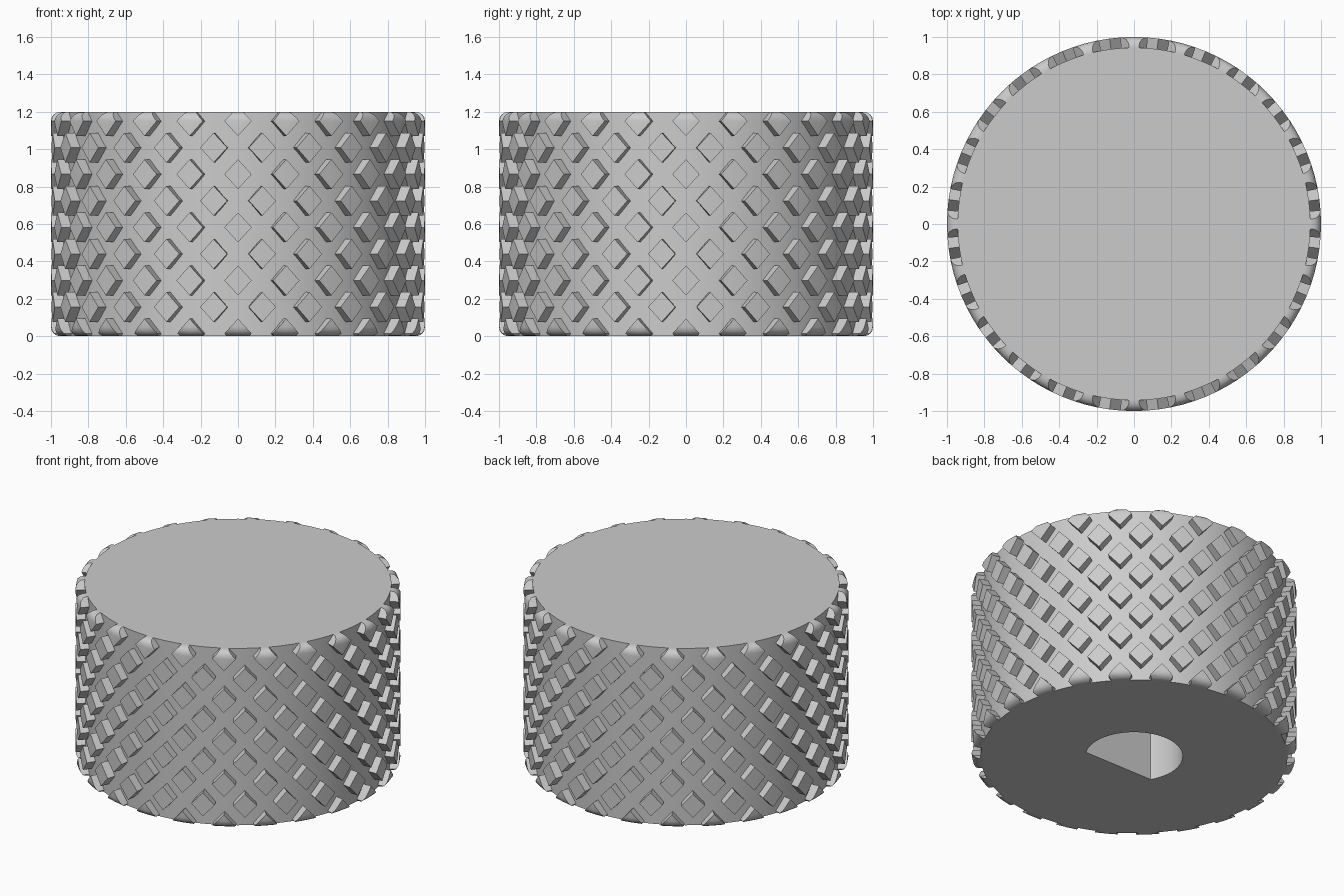
import bpy, bmesh, math

if "Cube" in bpy.data.objects:
    bpy.data.objects.remove(bpy.data.objects["Cube"])

H = 1.2            # knob height
R = 1.0            # outer radius
FLOOR = 0.94       # radius at the groove floor
FILLET = 0.05      # rim rounding
STARTS = 24        # grooves in each direction
ROW = 0.142        # height between neighbouring stud rows
STUD = 0.56        # stud size as a share of its lattice cell

grey = bpy.data.materials.new("grey_plastic")
grey.diffuse_color = (0.6, 0.6, 0.6, 1)
grey.use_nodes = True
grey.node_tree.nodes["Principled BSDF"].inputs["Base Color"].default_value = grey.diffuse_color


def add_object(name, bm):
    bmesh.ops.recalc_face_normals(bm, faces=bm.faces)
    mesh = bpy.data.meshes.new(name)
    bm.to_mesh(mesh)
    bm.free()
    mesh.materials.append(grey)
    obj = bpy.data.objects.new(name, mesh)
    bpy.context.collection.objects.link(obj)
    return obj


def smooth(obj):
    bpy.ops.object.select_all(action='DESELECT')
    obj.select_set(True)
    bpy.context.view_layer.objects.active = obj
    bpy.ops.object.shade_smooth_by_angle(angle=math.radians(30))


def prism(name, outline, z0, z1):
    bm = bmesh.new()
    low = [bm.verts.new((x, y, z0)) for x, y in outline]
    high = [bm.verts.new((x, y, z1)) for x, y in outline]
    n = len(outline)
    bm.faces.new(low)
    bm.faces.new(high)
    for i in range(n):
        j = (i + 1) % n
        bm.faces.new((low[i], low[j], high[j], high[i]))
    return add_object(name, bm)


def circle(r, n):
    return [(r * math.cos(2 * math.pi * i / n), r * math.sin(2 * math.pi * i / n))
            for i in range(n)]


# Core cylinder at groove depth
core = prism("knob_core", circle(FLOOR + 0.003, 144), 0, H)

# D-shaped shaft socket cut from below, flat towards the front
flat = math.asin(0.15 / 0.30)
a0, a1 = -flat, math.pi + flat
d_shape = [(0.30 * math.cos(a0 + (a1 - a0) * i / 48),
            0.30 * math.sin(a0 + (a1 - a0) * i / 48)) for i in range(49)]
cutter = prism("socket_cutter", d_shape, -0.1, 0.8)
cutter.hide_render = True
cutter.hide_viewport = True
cut = core.modifiers.new("socket", 'BOOLEAN')
cut.operation = 'DIFFERENCE'
cut.solver = 'EXACT'
cut.object = cutter
smooth(core)

# Diamond studs left between the crossing helical grooves
bm = bmesh.new()
half_a = math.pi / STARTS * STUD
half_z = ROW * STUD


def ring_point(r, a, z):
    return bm.verts.new((r * math.sin(a), -r * math.cos(a), z))


for row in range(9):
    zc = 1.15 - row * ROW
    for k in range(STARTS):
        ac = (k + 0.5 * (row % 2)) * 2 * math.pi / STARTS
        corners = ((half_a, 0), (0, half_z), (-half_a, 0), (0, -half_z))
        inner = [ring_point(FLOOR - 0.03, ac + a, zc + z) for a, z in corners]
        outer = [ring_point(R, ac + a, zc + z) for a, z in corners]
        bm.faces.new((outer[0], outer[1], outer[3]))
        bm.faces.new((outer[1], outer[2], outer[3]))
        bm.faces.new(inner)
        for i in range(4):
            j = (i + 1) % 4
            bm.faces.new((inner[i], inner[j], outer[j], outer[i]))


def slice_at(z, up=0):
    bmesh.ops.bisect_plane(bm, geom=bm.verts[:] + bm.edges[:] + bm.faces[:],
                           plane_co=(0, 0, z), plane_no=(0, 0, 1 if up >= 0 else -1),
                           clear_outer=up != 0)


# Trim the studs flush with both ends, then round them over at the rims
slice_at(H, 1)
slice_at(0, -1)
bmesh.ops.holes_fill(bm, edges=[e for e in bm.edges if e.is_boundary], sides=0)
for step in (0.08, 0.3, 0.6, 1.0):
    slice_at(FILLET * step)
    slice_at(H - FILLET * step)
for v in bm.verts:
    d = FILLET - min(v.co.z, H - v.co.z)
    if d > 0:
        limit = R - FILLET + math.sqrt(max(FILLET ** 2 - d * d, 0))
        r = math.hypot(v.co.x, v.co.y)
        if r > limit:
            v.co.x *= limit / r
            v.co.y *= limit / r
studs = add_object("knurl_studs", bm)
smooth(studs)
